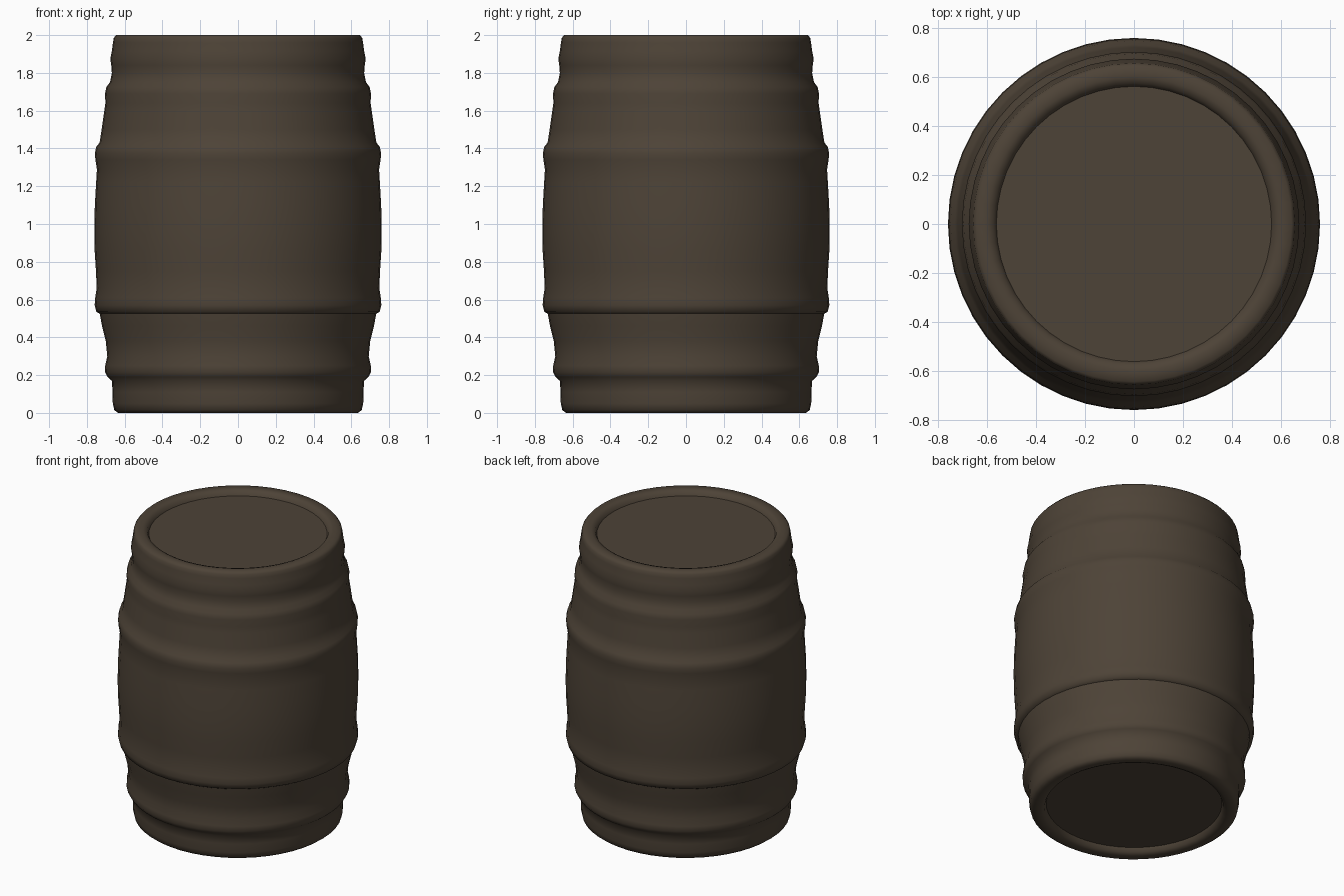
import bpy, bmesh, math

if "Cube" in bpy.data.objects:
    bpy.data.objects.remove(bpy.data.objects["Cube"])

SIDES = 48

wood = bpy.data.materials.new("dark brown wood")
wood.diffuse_color = (0.075, 0.056, 0.038, 1)
wood.use_nodes = True
wood.node_tree.nodes["Principled BSDF"].inputs["Base Color"].default_value = wood.diffuse_color


def lathe(name, profile, flip=False):
    """Spin a (radius, z) profile around the z axis."""
    bm = bmesh.new()
    rings = []
    for r, z in profile:
        if r == 0:
            rings.append([bm.verts.new((0, 0, z))] * SIDES)
        else:
            rings.append([bm.verts.new((r * math.cos(2 * math.pi * i / SIDES),
                                        r * math.sin(2 * math.pi * i / SIDES), z))
                          for i in range(SIDES)])
    for a, b in zip(rings, rings[1:]):
        for i in range(SIDES):
            j = (i + 1) % SIDES
            quad = list(dict.fromkeys((a[i], a[j], b[j], b[i])))
            bm.faces.new(quad[::-1] if flip else quad)
    mesh = bpy.data.meshes.new(name)
    bm.to_mesh(mesh)
    bm.free()
    mesh.materials.append(wood)
    obj = bpy.data.objects.new(name, mesh)
    bpy.context.collection.objects.link(obj)
    bpy.ops.object.select_all(action='DESELECT')
    obj.select_set(True)
    bpy.context.view_layer.objects.active = obj
    bpy.ops.object.shade_smooth_by_angle(angle=math.radians(50))
    return obj


# Bulging wall with moulded hoops and rounded rims, bottom to top
lathe("barrel_body", [
    (0.555, 0.04), (0.565, 0.012), (0.59, 0.0), (0.635, 0.0), (0.655, 0.015),
    (0.663, 0.05), (0.664, 0.11), (0.668, 0.17),
    (0.69, 0.19), (0.704, 0.215), (0.703, 0.25), (0.692, 0.30),      # lowest hoop
    (0.70, 0.38), (0.72, 0.46), (0.732, 0.525),
    (0.75, 0.535), (0.759, 0.57), (0.756, 0.61), (0.748, 0.66),      # lower hoop
    (0.752, 0.75), (0.759, 0.86), (0.761, 0.97), (0.758, 1.10), (0.751, 1.22),
    (0.747, 1.29), (0.755, 1.34), (0.758, 1.375), (0.75, 1.41),      # upper hoop
    (0.733, 1.43), (0.722, 1.50), (0.708, 1.60),
    (0.702, 1.64), (0.704, 1.69), (0.697, 1.725), (0.678, 1.75),     # top hoop
    (0.668, 1.80), (0.671, 1.84), (0.676, 1.875), (0.668, 1.915),
    (0.662, 1.96), (0.658, 1.985), (0.645, 2.0), (0.60, 2.0),
    (0.575, 1.992), (0.563, 1.965)])

# Recessed round ends
lathe("bottom_head", [(0.555, 0.04), (0, 0.04)], flip=True)
lathe("top_head", [(0.563, 1.965), (0, 1.965)])
for o in bpy.data.objects:
    if o.name == "bottom_head":
        o.data.update()
        if o.data.polygons[0].normal.z > 0:
            o.data.flip_normals()
